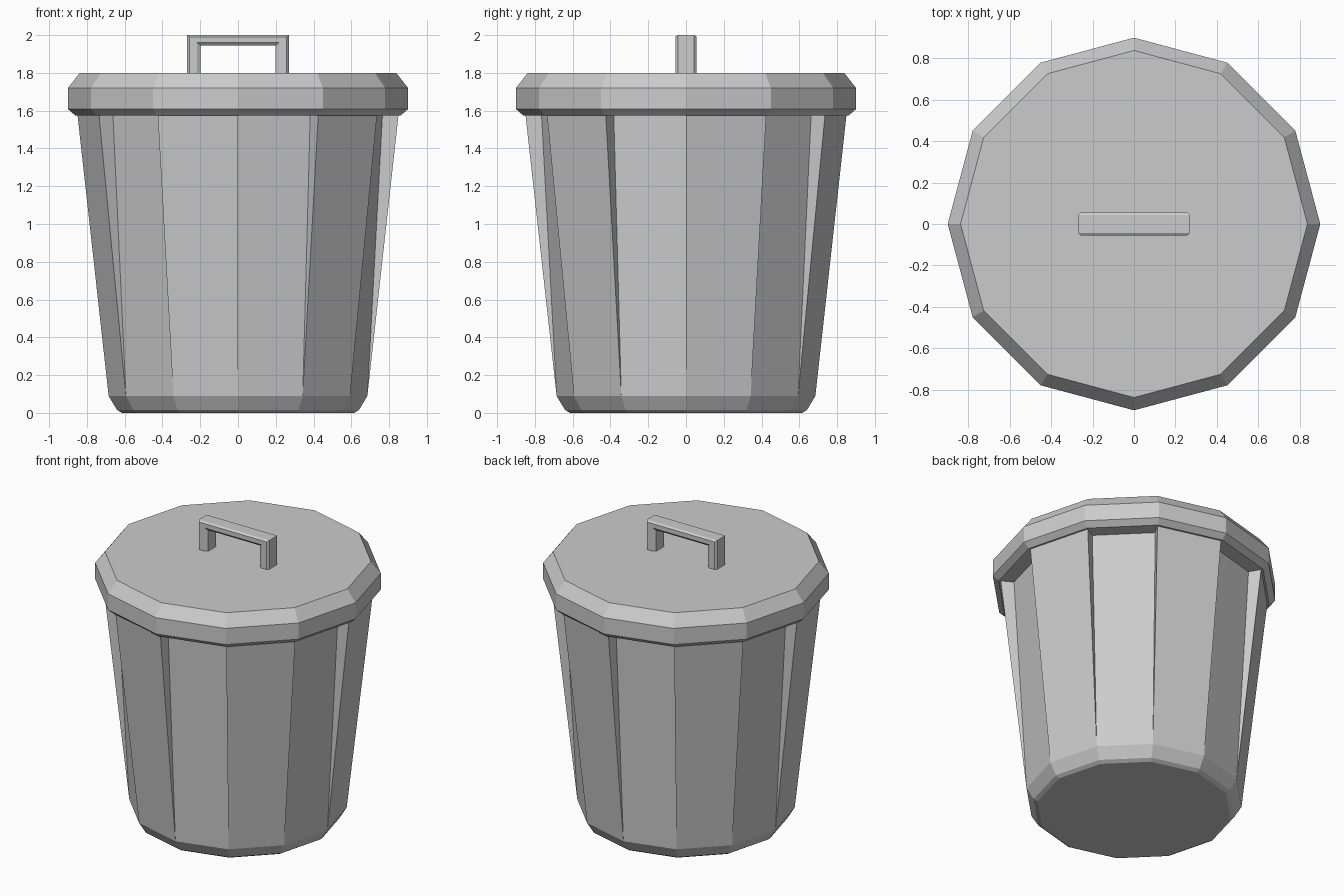
import bpy, bmesh, math

if "Cube" in bpy.data.objects:
    bpy.data.objects.remove(bpy.data.objects["Cube"])

SIDES = 12


def finish(name, bm):
    bmesh.ops.remove_doubles(bm, verts=bm.verts, dist=0.0005)
    bmesh.ops.recalc_face_normals(bm, faces=bm.faces)
    mesh = bpy.data.meshes.new(name)
    bm.to_mesh(mesh)
    bm.free()
    obj = bpy.data.objects.new(name, mesh)
    bpy.context.collection.objects.link(obj)
    return obj


def ring(bm, r, z):
    return [bm.verts.new((r * math.cos(math.tau * i / SIDES),
                          r * math.sin(math.tau * i / SIDES), z))
            for i in range(SIDES)]


def bridge(bm, a, b):
    n = len(a)
    for i in range(n):
        j = (i + 1) % n
        bm.faces.new((a[i], a[j], b[j], b[i]))


# Tapered bin body: every other panel leans inward towards the top
bm = bmesh.new()
base = ring(bm, 0.615, 0.0)
edge = ring(bm, 0.64, 0.015)
foot = ring(bm, 0.685, 0.09)
outer = ring(bm, 0.85, 1.58)
inner = ring(bm, 0.765, 1.58)
bm.faces.new(base)
bridge(bm, base, edge)
bridge(bm, edge, foot)
for i in range(SIDES):
    j = (i + 1) % SIDES
    top = inner if i % 2 else outer
    bm.faces.new((foot[i], foot[j], top[j], top[i]))
    # triangular side wall between a proud and a recessed panel
    bm.faces.new((foot[i], outer[i], inner[i]))
# closed top under the lid
for i in range(0, SIDES, 2):
    bm.faces.new((outer[i], outer[i + 1], inner[i + 1], inner[i]))
bm.faces.new(inner)
# panel parity: the one starting at angle 0 is proud, the next recessed
finish("bin_body", bm)

# Lid with chamfered top and bottom rims
bm = bmesh.new()
rings = [ring(bm, r, z) for r, z in
         ((0.862, 1.575), (0.90, 1.608), (0.90, 1.72), (0.838, 1.80))]
for a, b in zip(rings, rings[1:]):
    bridge(bm, a, b)
bm.faces.new(rings[0])
bm.faces.new(rings[-1])
finish("lid", bm)

# Handle: chamfered bar section swept along a mitred U
section = [(0, -0.043), (0, 0.043), (0.012, 0.056), (0.052, 0.056),
           (0.072, 0.043), (0.072, -0.043), (0.052, -0.056), (0.012, -0.056)]
bm = bmesh.new()
stations = []
for side, at_top in ((-1, False), (-1, True), (1, True), (1, False)):
    stations.append([bm.verts.new((side * (0.27 - o), y,
                                   2.0 - o * 0.75 if at_top else 1.79))
                     for o, y in section])
for a, b in zip(stations, stations[1:]):
    bridge(bm, a, b)
bm.faces.new(stations[0])
bm.faces.new(stations[-1])
finish("lid_handle", bm)
